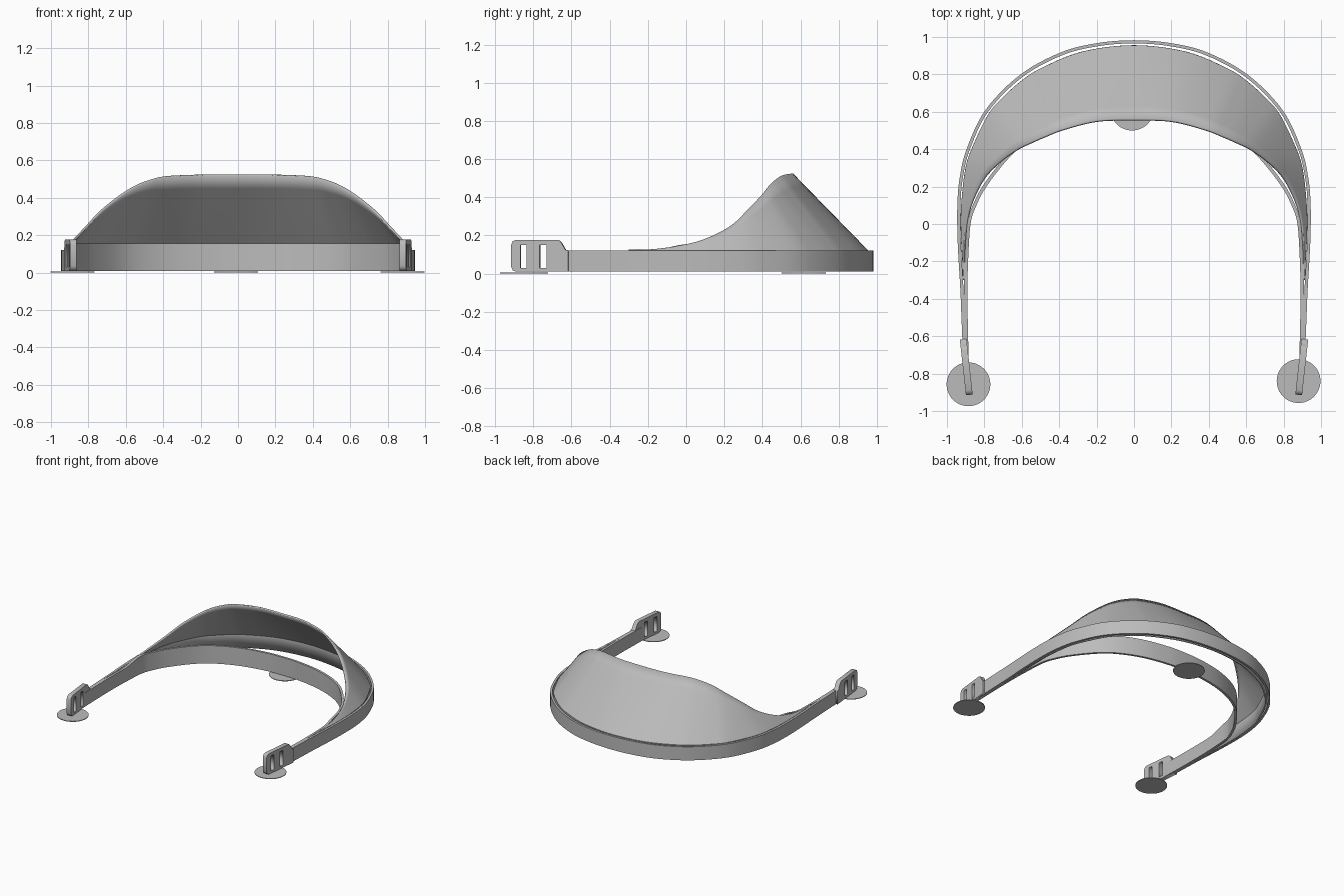
import bpy, bmesh
from mathutils import Vector, Matrix

cube = bpy.data.objects.get("Cube")
if cube:
    bpy.data.objects.remove(cube, do_unlink=True)

grey = bpy.data.materials.new("light grey plastic")
grey.use_nodes = True
colour = (0.5, 0.5, 0.5, 1)
grey.diffuse_color = colour
grey.node_tree.nodes["Principled BSDF"].inputs["Base Color"].default_value = colour

BASE = 0.01      # underside of the bands
RIM = 0.12       # top of the outer band


def add_object(name, mesh):
    obj = bpy.data.objects.new(name, mesh)
    bpy.context.scene.collection.objects.link(obj)
    mesh.materials.clear()
    mesh.materials.append(grey)
    return obj


def finish(name, bm):
    bmesh.ops.recalc_face_normals(bm, faces=bm.faces)
    mesh = bpy.data.meshes.new(name)
    bm.to_mesh(mesh)
    bm.free()
    return add_object(name, mesh)


def smooth_shade(obj):
    bpy.ops.object.select_all(action='DESELECT')
    obj.select_set(True)
    bpy.context.view_layer.objects.active = obj
    bpy.ops.object.shade_smooth_by_angle()


def mirrored_spline(half, steps=6):
    """Smooth curve through the half path (ending at x = 0) and its mirror image."""
    points = [Vector(p).to_3d() for p in half]
    points += [Vector((-p.x, p.y, p.z)) for p in reversed(points[:-1])]
    padded = [2 * points[0] - points[1]] + points + [2 * points[-1] - points[-2]]
    result = []
    for a, b, c, d in zip(padded, padded[1:], padded[2:], padded[3:]):
        for i in range(steps):
            t = i / steps
            result.append(b + 0.5 * t * (c - a + t * (2 * a - 5 * b + 4 * c - d
                                                     + t * (3 * b - a - 3 * c + d))))
    return result + [points[-1]]


def band(name, half, thickness, top):
    """Upright strip following a path; top(y) gives the height of its upper edge."""
    path = mirrored_spline(half)
    bm = bmesh.new()
    rings = []
    for i, p in enumerate(path):
        along = path[min(i + 1, len(path) - 1)] - path[max(i - 1, 0)]
        side = Vector((along.y, -along.x, 0)).normalized() * thickness / 2
        corners = [(p + side, BASE), (p - side, BASE), (p - side, top(p.y)), (p + side, top(p.y))]
        rings.append([bm.verts.new((q.x, q.y, z)) for q, z in corners])
    for r, s in zip(rings, rings[1:]):
        for k in range(4):
            n = (k + 1) % 4
            bm.faces.new((r[k], r[n], s[n], s[k]))
    bm.faces.new(rings[0])
    bm.faces.new(rings[-1])
    smooth_shade(finish(name, bm))


def inner_top(y):
    t = max(0, min(1, (y + 0.2) / 0.22))
    return RIM + 0.035 * t * t * (3 - 2 * t)


# Outer band, and the forehead band that branches off from its arms
band("outer_band", [(.905, -.72), (.914, -.5), (.92, -.35), (.934, -.1), (.936, .1),
                    (.923, .25), (.886, .4), (.787, .605), (.605, .79), (.392, .908),
                    (.2, .958), (0, .974)], 0.017, lambda y: RIM)
band("forehead_band", [(.893, -.72), (.898, -.5), (.899, -.35), (.896, -.2), (.883, 0),
                       (.852, .1), (.79, .215), (.66, .375), (.53, .472), (.35, .545),
                       (.15, .583), (0, .59)], 0.018, inner_top)

# Sloping visor: ruled surface from the band up to the curved free edge
foot = mirrored_spline([(.91, -.3), (.912, -.2), (.92, -.05), (.918, .1), (.895, .3),
                        (.85, .43), (.77, .59), (.69, .68), (.6, .76), (.5, .825),
                        (.28, .915), (0, .95)])
edge = mirrored_spline([(.905, -.3, .12), (.905, -.2, .121), (.9, -.05, .14), (.875, .09, .175),
                        (.81, .23, .245), (.73, .32, .33), (.63, .395, .41), (.55, .435, .46),
                        (.47, .47, .492), (.38, .505, .512), (.2, .55, .52), (0, .557, .52)])
bm = bmesh.new()
columns = []
for f, e in zip(foot, edge):
    low = Vector((f.x, f.y, RIM - 0.002))
    column = [bm.verts.new((f.x, f.y, BASE))]
    column += [bm.verts.new(low.lerp(e, k / 6)) for k in range(7)]
    columns.append(column)
for a, b in zip(columns, columns[1:]):
    for k in range(len(a) - 1):
        bm.faces.new((a[k], b[k], b[k + 1], a[k + 1]))
visor = finish("visor", bm)
shell = visor.modifiers.new("thickness", 'SOLIDIFY')
shell.thickness = 0.012
shell.offset = 0
smooth_shade(visor)

# Strap tabs with two slots each, angled slightly inwards
outline = [(-.085, BASE), (-.085, RIM), (-.07, .125), (-.05, .16), (-.04, .172), (-.025, .177),
           (.19, .177), (.207, .17), (.215, .152), (.215, .035), (.207, .017), (.19, BASE)]


def slot(start, end):
    return [(start, .03), (end, .03), (end, .15), (start, .15)]


for side, label in ((1, "left"), (-1, "right")):
    curve = bpy.data.curves.new("tab_outline", 'CURVE')
    curve.dimensions = '2D'
    curve.fill_mode = 'BOTH'
    curve.extrude = 0.018
    for loop in (outline, slot(.03, .065), slot(.135, .167)):
        spline = curve.splines.new('POLY')
        spline.points.add(len(loop) - 1)
        spline.use_cyclic_u = True
        for point, (x, y) in zip(spline.points, loop):
            point.co = (x, y, 0, 1)
    helper = bpy.data.objects.new("tab_helper", curve)
    bpy.context.scene.collection.objects.link(helper)
    mesh = bpy.data.meshes.new_from_object(helper.evaluated_get(
        bpy.context.evaluated_depsgraph_get()))
    bpy.data.objects.remove(helper)
    along = Vector((-0.11 * side, -1, 0)).normalized()
    up = Vector((0, 0, 1))
    frame = Matrix((along, up, along.cross(up))).transposed().to_4x4()
    mesh.transform(Matrix.Translation((.904 * side, -.7, 0)) @ frame)
    add_object(label + "_strap_tab", mesh)

# Thin round pads on the ground
for name, x, y in (("right_pad", -.885, -.857), ("left_pad", .88, -.84), ("middle_pad", -.01, .617)):
    bm = bmesh.new()
    bmesh.ops.create_cone(bm, cap_ends=True, segments=48, radius1=.117, radius2=.117, depth=.005,
                          matrix=Matrix.Translation((x, y, .0025)))
    smooth_shade(finish(name, bm))
